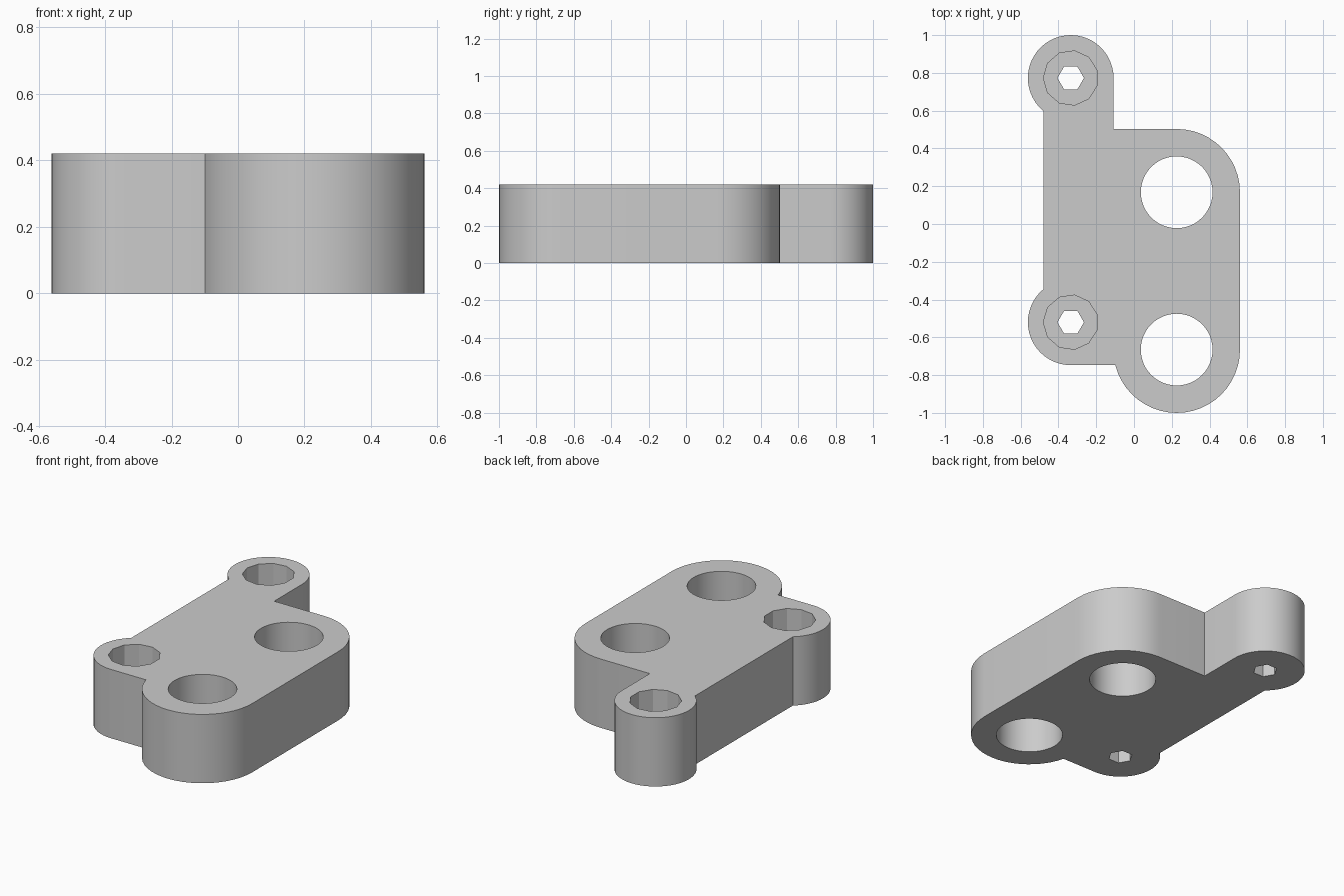
import bpy, bmesh
from math import cos, sin, radians, sqrt, degrees, atan2
from mathutils import Vector

if "Cube" in bpy.data.objects:
    bpy.data.objects.remove(bpy.data.objects["Cube"], do_unlink=True)

HEIGHT = 0.42
BORE_DEPTH = 0.135
BOSS_R, LOBE_R = 0.227, 0.335
BOSSES = [Vector((-0.335, 0.773)), Vector((-0.335, -0.52))]
LOBES = [Vector((0.226, 0.168)), Vector((0.226, -0.665))]
LEFT_WALL = -0.48

grey = bpy.data.materials.new("plain_grey")
grey.use_nodes = True
grey.diffuse_color = (0.6, 0.6, 0.6, 1)
grey.node_tree.nodes["Principled BSDF"].inputs["Base Color"].default_value = (0.6, 0.6, 0.6, 1)


def arc(centre, radius, start, end, step=7.5):
    """Points along an arc, angles in degrees."""
    n = max(1, round(abs(end - start) / step))
    angles = [radians(start + (end - start) * i / n) for i in range(n + 1)]
    return [centre + radius * Vector((cos(a), sin(a))) for a in angles]


def polygon(centre, radius, sides):
    """Regular polygon with one corner pointing to -x."""
    return arc(centre, radius, 180, 540, 360 / sides)[:-1]


def prism(name, outline, bottom, top):
    bm = bmesh.new()
    face = bm.faces.new([bm.verts.new((p.x, p.y, bottom)) for p in outline])
    walls = bmesh.ops.extrude_face_region(bm, geom=[face])
    verts = [g for g in walls["geom"] if isinstance(g, bmesh.types.BMVert)]
    bmesh.ops.translate(bm, verts=verts, vec=(0, 0, top - bottom))
    bmesh.ops.recalc_face_normals(bm, faces=bm.faces)
    mesh = bpy.data.meshes.new(name)
    bm.to_mesh(mesh)
    bm.free()
    mesh.materials.append(grey)
    ob = bpy.data.objects.new(name, mesh)
    bpy.context.collection.objects.link(ob)
    return ob


# Plate outline: two small bosses on one side, two large lobes on the other
wall_dx = LEFT_WALL - BOSSES[0].x
wall_angle = degrees(atan2(sqrt(BOSS_R ** 2 - wall_dx ** 2), wall_dx))
foot_dy = BOSSES[1].y - BOSS_R - LOBES[1].y
foot_angle = degrees(atan2(foot_dy, -sqrt(LOBE_R ** 2 - foot_dy ** 2))) % 360

outline = arc(BOSSES[0], BOSS_R, 0, 360 - wall_angle)
outline += arc(BOSSES[1], BOSS_R, wall_angle, 270)
outline += arc(LOBES[1], LOBE_R, foot_angle, 360)
outline += arc(LOBES[0], LOBE_R, 0, 90)
outline.append(Vector((BOSSES[0].x + BOSS_R, LOBES[0].y + LOBE_R)))
plate = prism("mounting_plate", outline, 0, HEIGHT)

# Through holes in the lobes, hexagonal holes with counterbores in the bosses
cutters = [prism("lobe_hole", polygon(c, 0.19, 48), -0.1, HEIGHT + 0.1) for c in LOBES]
for c in BOSSES:
    cutters.append(prism("hex_hole", polygon(c, 0.07, 6), -0.1, HEIGHT + 0.1))
    cutters.append(prism("counterbore", polygon(c, 0.145, 11), HEIGHT - BORE_DEPTH, HEIGHT + 0.1))

bpy.ops.object.select_all(action='DESELECT')
plate.select_set(True)
bpy.context.view_layer.objects.active = plate
for cutter in cutters:
    cutter.hide_render = True
    mod = plate.modifiers.new(cutter.name, 'BOOLEAN')
    mod.operation = 'DIFFERENCE'
    mod.solver = 'EXACT'
    mod.object = cutter
    bpy.ops.object.modifier_apply(modifier=mod.name)
    bpy.data.objects.remove(cutter, do_unlink=True)

bpy.ops.object.shade_smooth_by_angle(angle=radians(25))
